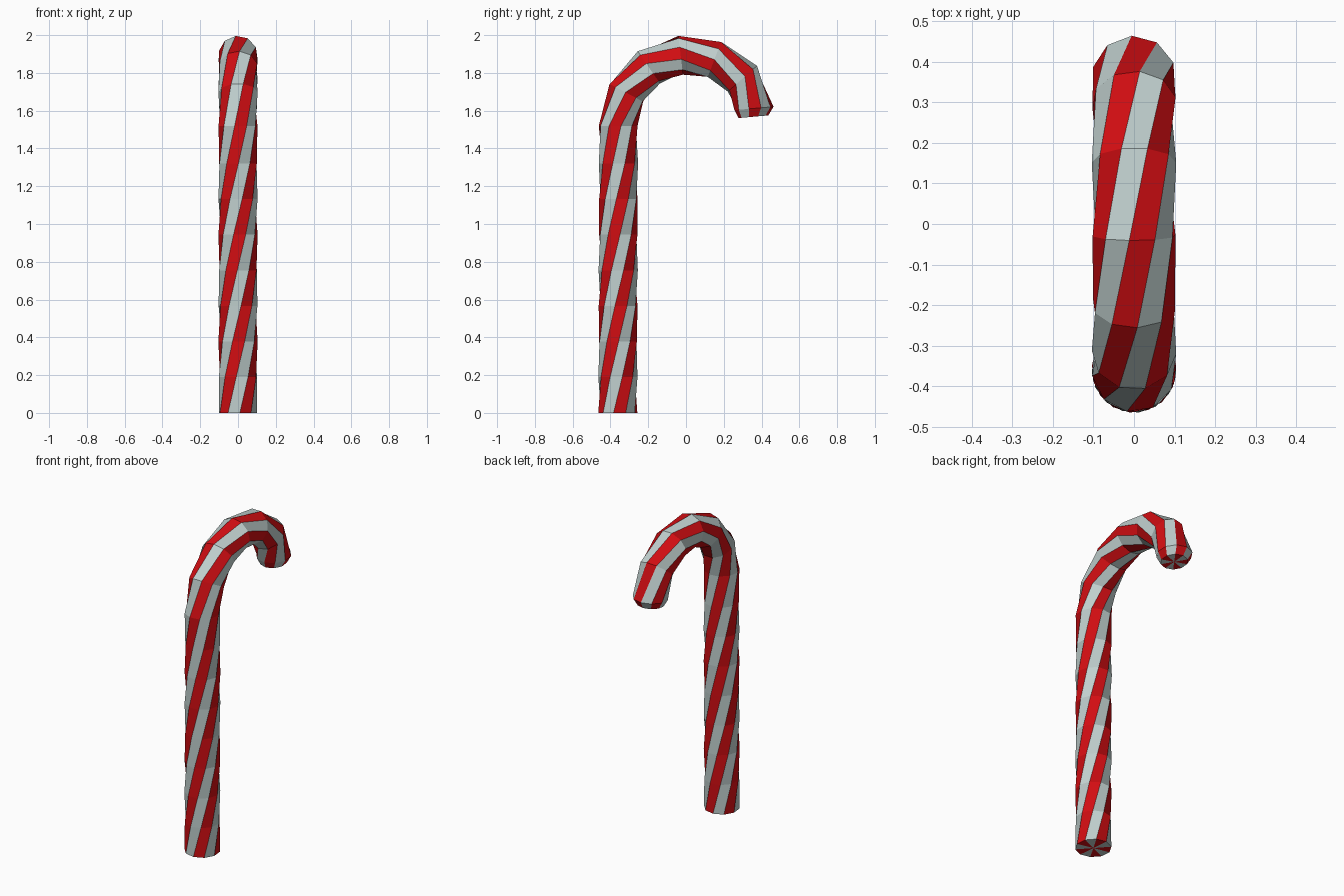
import bpy, bmesh, math
from mathutils import Vector

if "Cube" in bpy.data.objects:
    bpy.data.objects.remove(bpy.data.objects["Cube"])

SIDES = 10
TUBE_R = 0.104
TWIST = math.radians(25.1)      # stripe rotation per ring
START = math.radians(5.5)


def material(name, rgb):
    m = bpy.data.materials.new(name)
    m.diffuse_color = (*rgb, 1)
    m.use_nodes = True
    m.node_tree.nodes["Principled BSDF"].inputs["Base Color"].default_value = m.diffuse_color
    return m


# Path stations: (y, z, tilt of outward direction from -y, radius, twist steps)
stations = []
for i in range(8):                                   # straight stem
    stations.append((-0.361 + 0.0005 * i, 1.51 * i / 8, 0, TUBE_R, i))
for i in range(6):                                   # hook arc
    a = math.radians(27.7 * i)
    stations.append((0.017 - 0.376 * math.cos(a), 1.52 + 0.376 * math.sin(a),
                     a, TUBE_R, 8 + i))
end = math.radians(175)
stations.append((0.360, 1.612, end, TUBE_R, 14))     # hook end
stations.append((0.357, 1.568, end, 0.079, 14.1))    # rounded tip

bm = bmesh.new()
rings = []
for y, z, tilt, r, step in stations:
    out = Vector((0, -math.cos(tilt), math.sin(tilt)))
    ring = []
    for k in range(SIDES):
        phi = START + step * TWIST + k * math.tau / SIDES
        ring.append(bm.verts.new(Vector((0, y, z))
                                 + r * (math.cos(phi) * out + math.sin(phi) * Vector((1, 0, 0)))))
    rings.append(ring)

# Twisted side faces, alternating colour around the tube
for lo, hi in zip(rings, rings[1:]):
    for k in range(SIDES):
        n = (k + 1) % SIDES
        bm.faces.new((lo[k], lo[n], hi[n], hi[k])).material_index = k % 2

# Fan caps that carry the stripes to the middle
for ring, (y, z, *_) in ((rings[0], stations[0]), (rings[-1], stations[-1])):
    c = bm.verts.new((0, y, z))
    for k in range(SIDES):
        bm.faces.new((ring[k], ring[(k + 1) % SIDES], c)).material_index = k % 2

bmesh.ops.recalc_face_normals(bm, faces=bm.faces)
mesh = bpy.data.meshes.new("striped_cane")
bm.to_mesh(mesh)
bm.free()
mesh.materials.append(material("candy red", (0.64, 0.004, 0.006)))
mesh.materials.append(material("mint white", (0.53, 0.63, 0.62)))
cane = bpy.data.objects.new("striped_cane", mesh)
bpy.context.collection.objects.link(cane)
